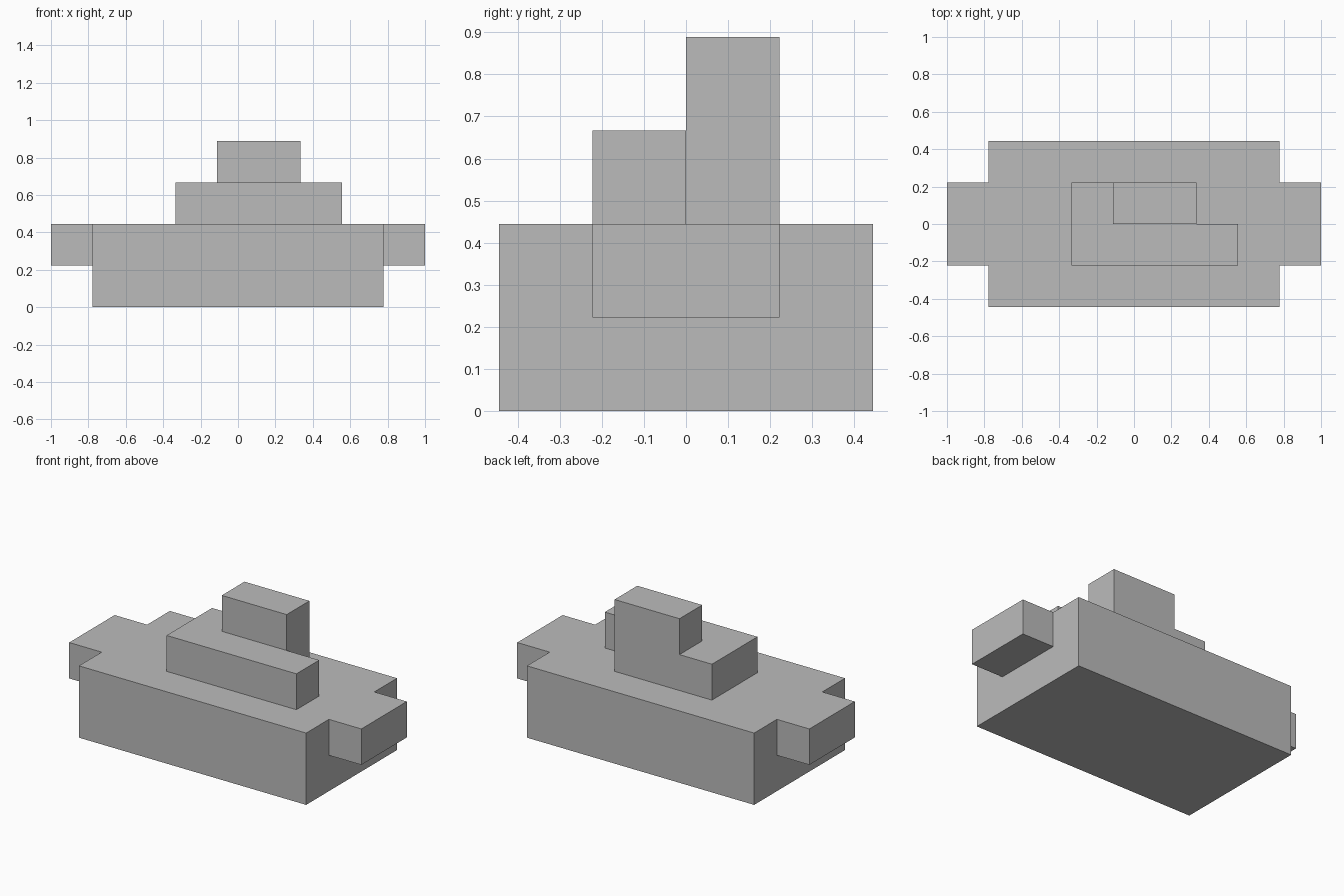
import bpy
import bmesh
from itertools import product
from mathutils import Vector

UNIT = 2 / 9  # every part lies on a grid of this step

cube = bpy.data.objects.get("Cube")
if cube:
    bpy.data.objects.remove(cube, do_unlink=True)

grey = bpy.data.materials.new("plain grey")
grey.use_nodes = True
colour = (0.5, 0.5, 0.5, 1)
grey.diffuse_color = colour
grey.node_tree.nodes["Principled BSDF"].inputs["Base Color"].default_value = colour


def fused_blocks(name, boxes):
    """Fuse boxes (low corner, size in grid steps) into one outer shell."""
    cells = set()
    for low, size in boxes:
        for step in product(*map(range, size)):
            cells.add(tuple(a + b for a, b in zip(low, step)))

    bm = bmesh.new()
    for cell in cells:
        for axis, side in product(range(3), (0, 1)):
            neighbour = list(cell)
            neighbour[axis] += 2 * side - 1
            if tuple(neighbour) in cells:
                continue
            # Only outward cell walls become faces
            base = Vector(cell)
            base[axis] += side
            u, v = Vector(), Vector()
            u[(axis + 1) % 3] = 1
            v[(axis + 2) % 3] = 1
            ring = [base, base + u, base + u + v, base + v]
            if not side:
                ring.reverse()
            bm.faces.new([bm.verts.new(p * UNIT) for p in ring])

    bmesh.ops.remove_doubles(bm, verts=bm.verts, dist=UNIT / 100)
    bmesh.ops.dissolve_limit(bm, angle_limit=0.01, verts=bm.verts, edges=bm.edges)
    mesh = bpy.data.meshes.new(name)
    bm.to_mesh(mesh)
    bm.free()
    mesh.materials.append(grey)
    obj = bpy.data.objects.new(name, mesh)
    bpy.context.collection.objects.link(obj)
    return obj


# Main block with a raised lug on each end
fused_blocks("base_block", [
    ((-3.5, -2, 0), (7, 4, 2)),
    ((-4.5, -1, 1), (1, 2, 1)),
    ((3.5, -1, 1), (1, 2, 1)),
])

# Stepped top: long front bar, shorter rear bar and the tower on it
fused_blocks("stepped_top", [
    ((-1.5, -1, 2), (4, 1, 1)),
    ((-1.5, 0, 2), (3, 1, 1)),
    ((-0.5, 0, 3), (2, 1, 1)),
])
